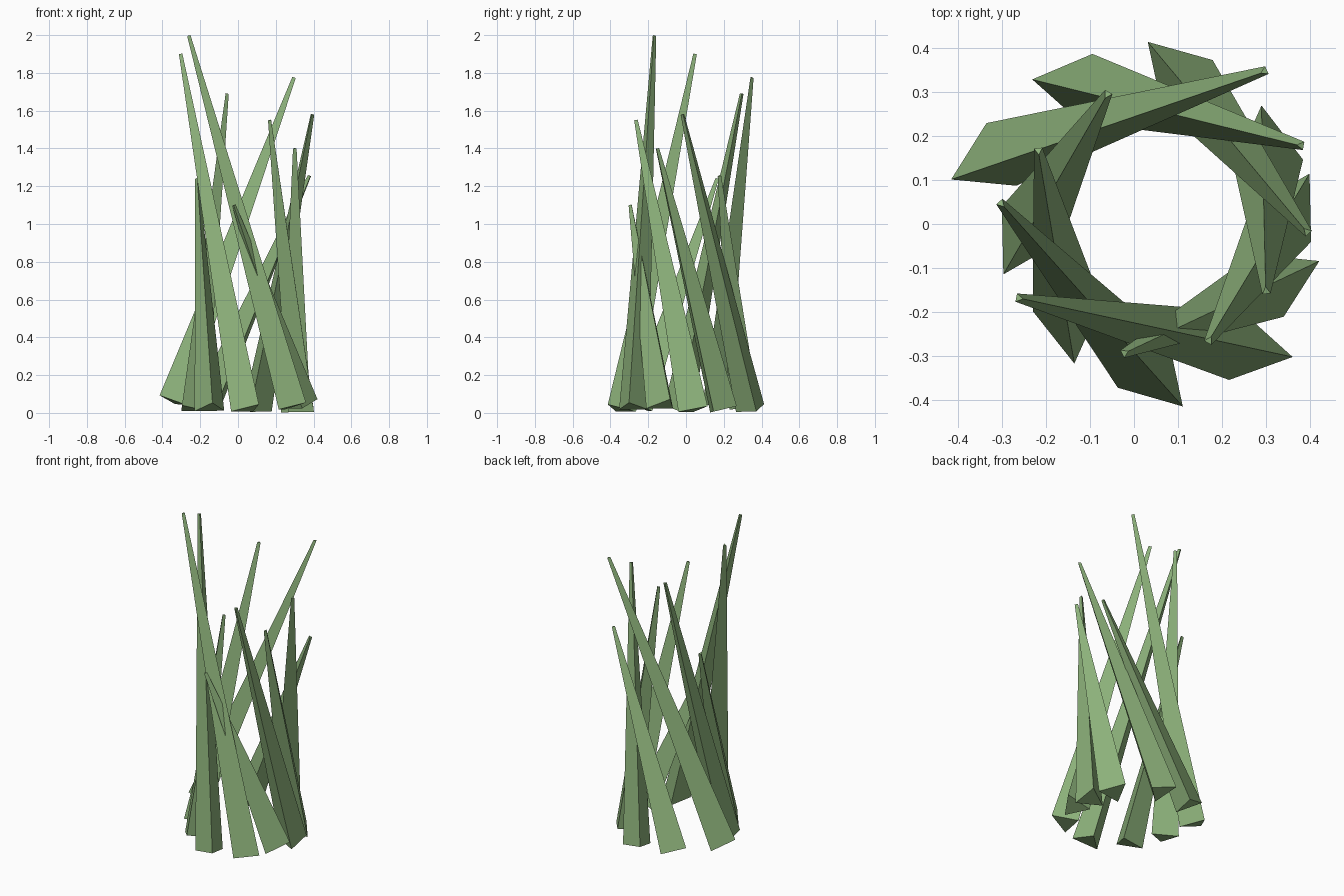
import bpy, bmesh
from math import cos, sin, radians
from mathutils import Vector

cube = bpy.data.objects.get("Cube")
if cube:
    bpy.data.objects.remove(cube, do_unlink=True)

# Single flat leaf colour
green = bpy.data.materials.new("grass green")
green.use_nodes = True
colour = (0.27, 0.45, 0.2, 1)
green.diffuse_color = colour
green.node_tree.nodes["Principled BSDF"].inputs["Base Color"].default_value = colour

BASE_R, TIP_R = 0.091, 0.011


def triangle(bm, centre, axis, yaw, radius):
    """Triangle square to the axis, one corner pointing to the ring centre."""
    tangent = Vector((-sin(yaw), cos(yaw), 0))
    tangent = (tangent - axis * tangent.dot(axis)).normalized()
    inward = axis.cross(tangent)
    side = tangent * radius * sin(radians(60))
    outer = centre - inward * radius / 2
    corners = (outer - side, outer + side, centre + inward * radius)
    return [bm.verts.new(c) for c in corners]


def blade(name, base, tip, yaw):
    """Three-sided tapering blade of grass, closed at both ends."""
    base, tip = Vector(base), Vector(tip)
    axis = (tip - base).normalized()
    bm = bmesh.new()
    low = triangle(bm, base, axis, yaw, BASE_R)
    high = triangle(bm, tip, axis, yaw, TIP_R)
    bm.faces.new(low[::-1])
    bm.faces.new(high)
    for i in range(3):
        j = (i + 1) % 3
        bm.faces.new((low[i], low[j], high[j], high[i]))
    mesh = bpy.data.meshes.new(name)
    bm.to_mesh(mesh)
    bm.free()
    mesh.materials.append(green)
    bpy.context.collection.objects.link(bpy.data.objects.new(name, mesh))


# Root and tip of each blade, counterclockwise from the model's left
blades = [
    ((.355, .037, .015), (.17, -.265, 1.55)),
    ((.30, .181, .015), (.30, -.153, 1.40)),
    ((.091, .35, .02), (.393, -.018, 1.58)),
    ((-.149, .315, .04), (.38, .178, 1.255)),
    ((-.339, .139, .06), (.297, .347, 1.775)),
    ((-.253, -.037, .02), (-.06, .295, 1.69)),
    ((-.146, -.231, .025), (-.217, .167, 1.24)),
    ((.051, -.35, .02), (-.302, .047, 1.90)),
    ((.274, -.285, .03), (-.262, -.168, 1.997)),
    ((.344, -.121, .04), (-.022, -.293, 1.10)),
]
for i, (root, tip) in enumerate(blades):
    blade(f"grass_blade_{i + 1}", root, tip, radians(36 * i))
